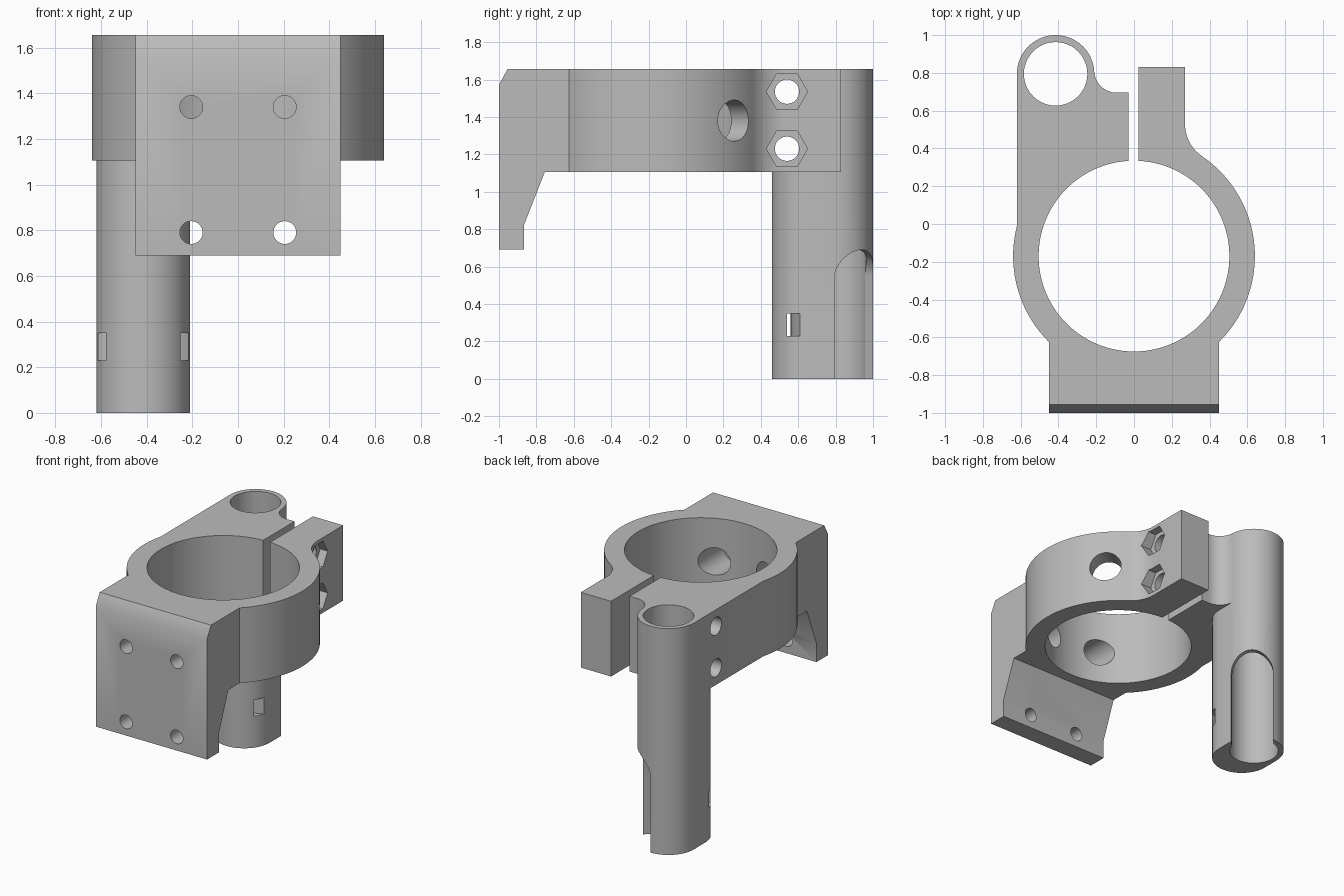
import bpy, bmesh
from math import cos, sin, radians, degrees, atan2, acos, asin
from mathutils import Matrix, Vector

if "Cube" in bpy.data.objects:
    bpy.data.objects.remove(bpy.data.objects["Cube"])

gray = bpy.data.materials.new("plain_gray")
gray.use_nodes = True
COLOR = (0.5, 0.5, 0.5, 1)
gray.diffuse_color = COLOR
gray.node_tree.nodes["Principled BSDF"].inputs["Base Color"].default_value = COLOR

# Extrusion frames: local z runs along the named axis
ALONG_Z = Matrix.Identity(4)
ALONG_X = Matrix(((0, 0, 1, 0), (1, 0, 0, 0), (0, 1, 0, 0), (0, 0, 0, 1)))  # profile (y, z)
ALONG_Y = Matrix(((0, 1, 0, 0), (0, 0, 1, 0), (1, 0, 0, 0), (0, 0, 0, 1)))  # profile (z, x)


def arc(cx, cy, r, a0, a1, n=24):
    angles = [radians(a0 + (a1 - a0) * i / n) for i in range(n + 1)]
    return [(cx + r * cos(a), cy + r * sin(a)) for a in angles]


def circle(cx, cy, r, n=48):
    return arc(cx, cy, r, 0, 360, n)[:-1]


def box(x0, x1, y0, y1):
    return [(x0, y0), (x1, y0), (x1, y1), (x0, y1)]


def prism(name, profile, lo, hi, frame=ALONG_Z):
    bm = bmesh.new()
    face = bm.faces.new([bm.verts.new((u, v, lo)) for u, v in profile])
    new = bmesh.ops.extrude_face_region(bm, geom=[face])["geom"]
    bmesh.ops.translate(bm, vec=Vector((0, 0, hi - lo)),
                        verts=[g for g in new if isinstance(g, bmesh.types.BMVert)])
    bmesh.ops.recalc_face_normals(bm, faces=bm.faces)
    bm.transform(frame)
    mesh = bpy.data.meshes.new(name)
    bm.to_mesh(mesh)
    bm.free()
    mesh.materials.append(gray)
    obj = bpy.data.objects.new(name, mesh)
    bpy.context.collection.objects.link(obj)
    return obj


def combine(target, other, operation):
    mod = target.modifiers.new(other.name, 'BOOLEAN')
    mod.operation, mod.solver, mod.object = operation, 'EXACT', other
    bpy.context.view_layer.objects.active = target
    bpy.ops.object.modifier_apply(modifier=mod.name)
    bpy.data.objects.remove(other)


BOTTOM, TOP = 1.105, 1.655
RING_Y, RING_R, BORE_R = -0.17, 0.64, 0.505
TUBE_X, TUBE_Y, TUBE_R = -0.415, 0.795, 0.205

# Clamp ring with both ears, drawn as one outline
flat_x = TUBE_X - TUBE_R
ear_r = 0.207
ear_x, ear_y = 0.27 + ear_r, 0.53
ear_a = degrees(atan2(ear_y - RING_Y, ear_x))
outline = arc(0, RING_Y, RING_R, degrees(acos(flat_x / RING_R)), 360 + ear_a, 84)
outline += arc(ear_x, ear_y, ear_r, 180 + ear_a, 180, 12)[1:]
outline += [(0.27, 0.83), (0, 0.83), (0, 0.695)]
outline += arc(-0.091, 0.815, 0.12, 270, 184, 14)
outline += arc(TUBE_X, TUBE_Y, TUBE_R, 5, 180, 35)
clamp = prism("clamp_bracket", outline, BOTTOM, TOP)

# Front mounting plate with sloped rib and chamfered top edge
plate = [(-1, 0.69), (-0.865, 0.69), (-0.865, 0.825), (-0.755, BOTTOM),
         (-0.5, BOTTOM), (-0.5, TOP), (-0.955, TOP), (-1, 1.57)]
combine(clamp, prism("mounting_plate", plate, -0.45, 0.45, ALONG_X), 'UNION')

# Hanging tube with elongated section
section = arc(TUBE_X, TUBE_Y, TUBE_R, 0, 180, 36) + arc(TUBE_X, 0.665, TUBE_R, 180, 360, 36)
combine(clamp, prism("hanging_tube", section, 0, BOTTOM), 'UNION')

# Bores and clamp gap
cuts = [
    prism("ring_bore", circle(0, RING_Y, BORE_R, 96), 1, 2),
    prism("tube_bore", circle(TUBE_X, TUBE_Y, 0.168), -1, 2),
    prism("clamp_gap", box(-0.03, 0.025, 0, 1), 1, 2),
]

# Clamp screws with hexagonal nut pockets
for z in (1.23, 1.535):
    cuts.append(prism("clamp_screw_hole", circle(0.54, z, 0.065, 32), -1, 1, ALONG_X))
    cuts.append(prism("nut_pocket", circle(0.54, z, 0.11, 6), 0.21, 0.6, ALONG_X))

# Plate screw holes, the upper pair counterbored from inside the ring
for x in (-0.205, 0.205):
    for z in (0.79, 1.34):
        cuts.append(prism("plate_screw_hole", circle(z, x, 0.05, 32), -1.2, -0.4, ALONG_Y))
    cuts.append(prism("counterbore", circle(1.34, x, 0.1, 32), -0.865, -0.3, ALONG_Y))

# Radial hole through the ring wall
radial = Matrix.Translation((0, RING_Y, 0)) @ Matrix.Rotation(radians(42), 4, 'Z') @ ALONG_X
cuts.append(prism("radial_hole", circle(0, 1.38, 0.11), 0.3, 0.9, radial))

# Round-topped slot in the tube wall, facing diagonally
half = 0.145
slot = [(-half, -0.2), (half, -0.2)] + arc(0, 0.69 - half, half, 0, 180)
diagonal = Matrix.Translation((TUBE_X, TUBE_Y, 0)) @ Matrix.Rotation(radians(45), 4, 'Z') @ ALONG_X
cuts.append(prism("tube_slot", slot, 0, 0.4, diagonal))

# Curved strap passage across the solid front of the tube
strap = arc(TUBE_X, 0.975, 0.464, 235, 305) + arc(TUBE_X, 0.975, 0.415, 305, 235)
cuts.append(prism("strap_passage", strap, 0.23, 0.35))

for cutter in cuts:
    combine(clamp, cutter, 'DIFFERENCE')

bpy.ops.object.select_all(action='DESELECT')
clamp.select_set(True)
bpy.context.view_layer.objects.active = clamp
bpy.ops.object.shade_smooth_by_angle(angle=radians(30))
